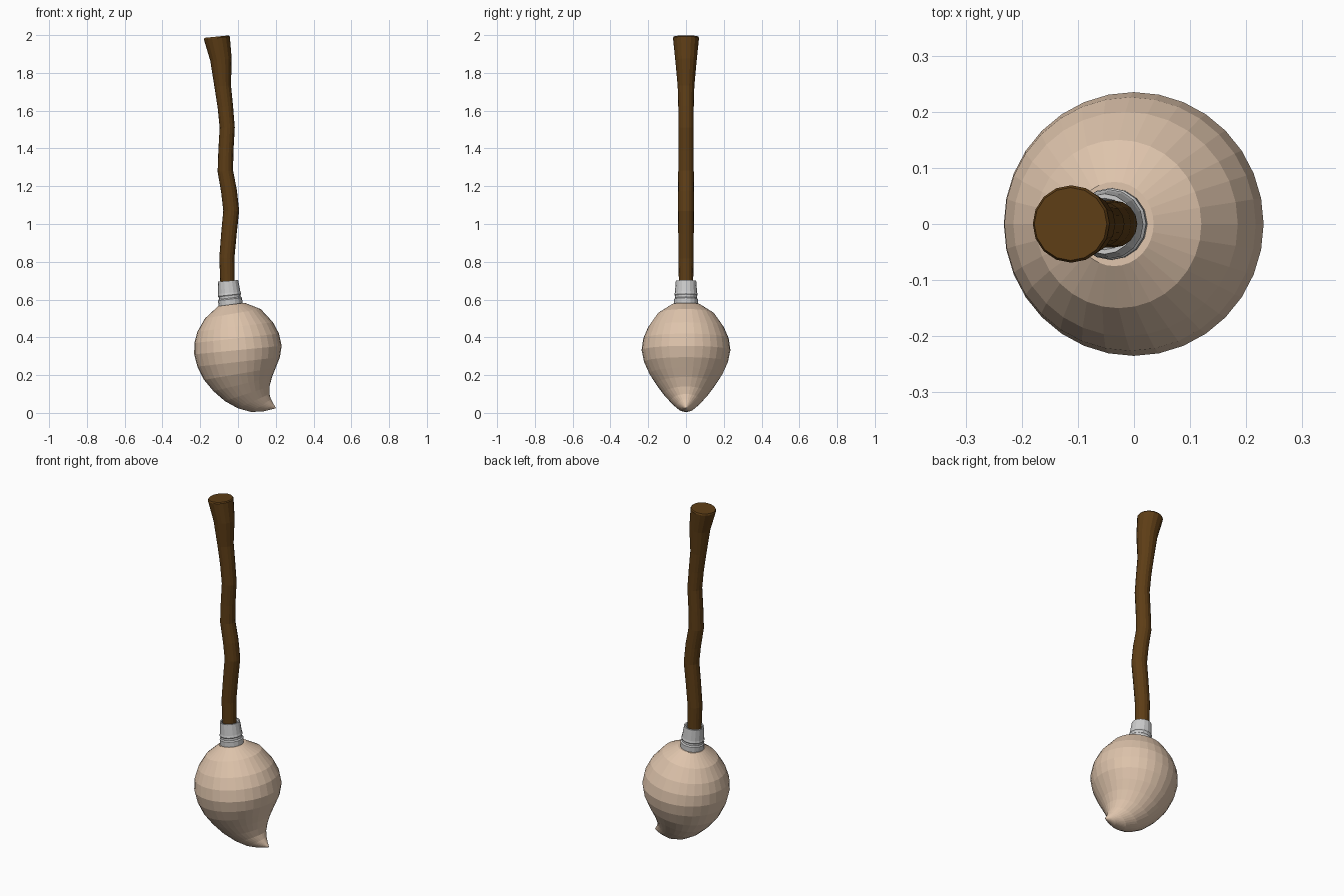
import bpy, bmesh, math


def material(name, color):
    m = bpy.data.materials.new(name)
    m.diffuse_color = (*color, 1)
    return m


def loft(name, rings, sides, mat=None):
    """Skin tilted rings given as (left x, left z, right x, right z, y radius)."""
    bm = bmesh.new()
    loops = []
    for lx, lz, rx, rz, ry in rings:
        loop = []
        for i in range(sides):
            a = 2 * math.pi * i / sides
            t = (1 + math.cos(a)) / 2
            loop.append(bm.verts.new((lx + (rx - lx) * t, ry * math.sin(a), lz + (rz - lz) * t)))
        loops.append(loop)
    for a, b in zip(loops, loops[1:]):
        for i in range(sides):
            j = (i + 1) % sides
            bm.faces.new((a[i], a[j], b[j], b[i]))
    bm.faces.new(loops[0])
    bm.faces.new(loops[-1])
    bmesh.ops.recalc_face_normals(bm, faces=bm.faces)
    me = bpy.data.meshes.new(name)
    bm.to_mesh(me)
    bm.free()
    ob = bpy.data.objects.new(name, me)
    bpy.context.collection.objects.link(ob)
    if mat:
        me.materials.append(mat)
    return ob


def disc(x, z, r, tilt):
    """Round ring at (x, z), its right side raised by the tilt angle."""
    c, s = r * math.cos(tilt), r * math.sin(tilt)
    return (x - c, z - s, x + c, z + s, r)


wood = material("wood", (0.11, 0.047, 0.008))
hair = material("bristle", (0.73, 0.55, 0.41))

# Bristle head: round bulb curling to a side tip
loft("bristle_head", [
    (-0.105, 0.565, 0.035, 0.583, 0.075),
    (-0.175, 0.50, 0.12, 0.55, 0.15),
    (-0.215, 0.43, 0.185, 0.48, 0.20),
    (-0.231, 0.37, 0.217, 0.42, 0.226),
    (-0.232, 0.31, 0.231, 0.355, 0.235),
    (-0.215, 0.245, 0.222, 0.295, 0.222),
    (-0.18, 0.175, 0.20, 0.24, 0.194),
    (-0.13, 0.115, 0.18, 0.19, 0.157),
    (-0.07, 0.063, 0.167, 0.14, 0.118),
    (0.0, 0.024, 0.166, 0.10, 0.080),
    (0.07, 0.005, 0.175, 0.072, 0.050),
    (0.135, 0.008, 0.187, 0.049, 0.026),
    (0.199, 0.024, 0.201, 0.026, 0.001),
], 32, hair)

# Metal collar with a groove
loft("collar", [disc(*p) for p in (
    (-0.039, 0.565, 0.064, 0.13),
    (-0.042, 0.602, 0.064, 0.12),
    (-0.043, 0.608, 0.058, 0.12),
    (-0.044, 0.618, 0.058, 0.12),
    (-0.045, 0.624, 0.062, 0.11),
    (-0.046, 0.636, 0.059, 0.11),
    (-0.053, 0.699, 0.054, 0.08),
    (-0.053, 0.699, 0.046, 0.08),
    (-0.052, 0.685, 0.041, 0.08))], 16)

# Wavy wooden handle, flared at the top
loft("handle", [disc(*p) for p in (
    (-0.050, 0.64, 0.037, 0.08),
    (-0.056, 0.70, 0.038, 0.02),
    (-0.059, 0.82, 0.040, -0.05),
    (-0.048, 0.95, 0.041, -0.12),
    (-0.036, 1.07, 0.042, 0.0),
    (-0.047, 1.17, 0.042, 0.16),
    (-0.067, 1.28, 0.041, 0.08),
    (-0.064, 1.39, 0.040, -0.06),
    (-0.057, 1.51, 0.040, 0.02),
    (-0.067, 1.62, 0.041, 0.12),
    (-0.081, 1.73, 0.044, 0.10),
    (-0.090, 1.87, 0.057, 0.10),
    (-0.112, 1.985, 0.069, 0.12),
    (-0.113, 1.992, 0.065, 0.10))], 16, wood)
